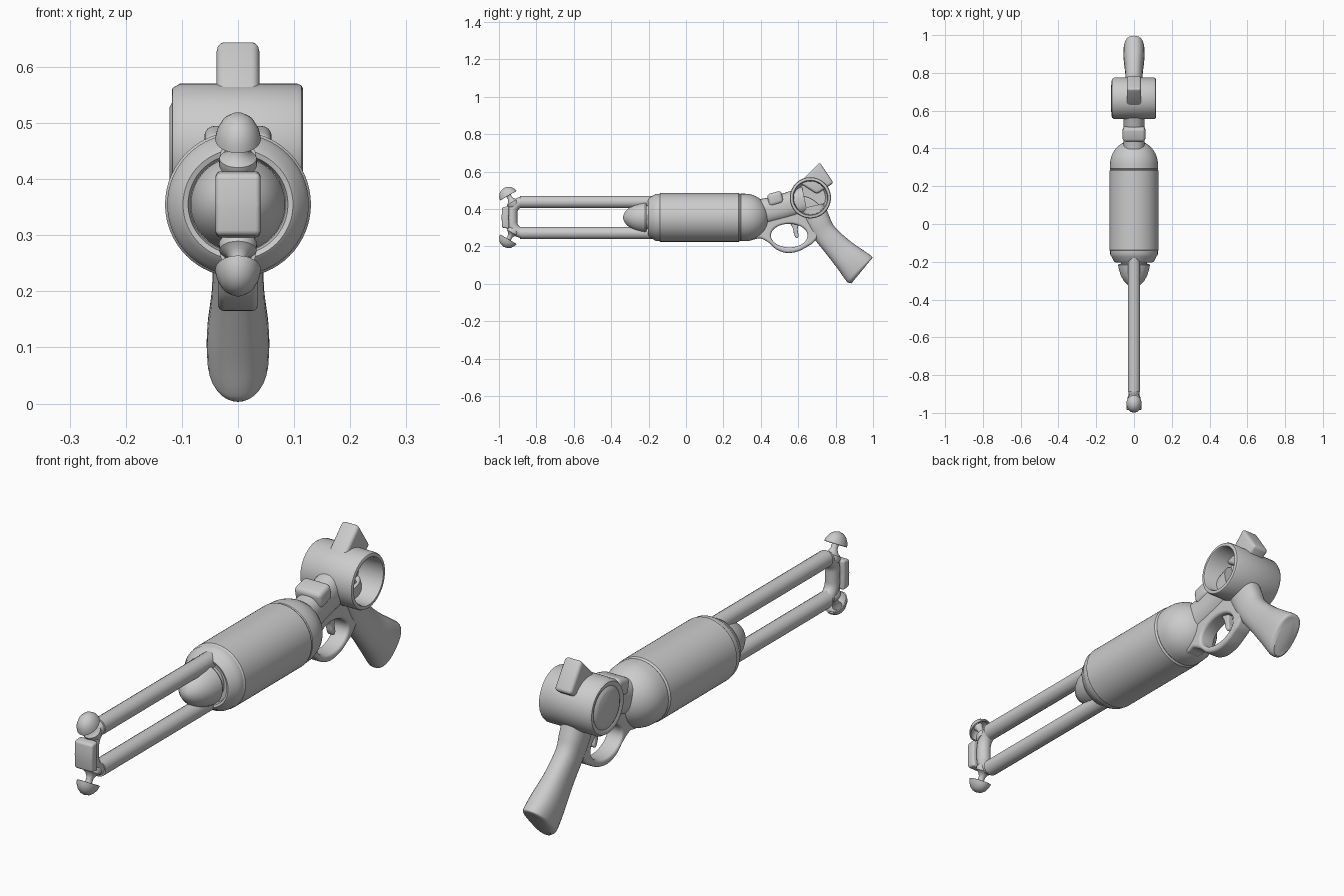
import bpy, bmesh, math
from mathutils import Vector

if "Cube" in bpy.data.objects:
    bpy.data.objects.remove(bpy.data.objects["Cube"])

AXIS_Z = 0.355  # height of the barrel axis, also the mirror plane of the front end


def finish(name, bm):
    bmesh.ops.remove_doubles(bm, verts=bm.verts, dist=1e-5)
    bmesh.ops.recalc_face_normals(bm, faces=bm.faces)
    me = bpy.data.meshes.new(name)
    bm.to_mesh(me)
    bm.free()
    ob = bpy.data.objects.new(name, me)
    bpy.context.collection.objects.link(ob)
    return ob


def skin(name, rings, caps=False):
    """Join rings of points with quads."""
    bm = bmesh.new()
    rows = [[bm.verts.new(p) for p in ring] for ring in rings]
    n = len(rows[0])
    for a, b in zip(rows, rows[1:]):
        for i in range(n):
            j = (i + 1) % n
            bm.faces.new((a[i], a[j], b[j], b[i]))
    if caps:
        bm.faces.new(rows[0])
        bm.faces.new(rows[-1])
    return finish(name, bm)


def lathe(name, profile, origin, axis, sx=1.0, n=64):
    """Revolve (radius, distance) points round an axis."""
    q = Vector(axis).to_track_quat('Z', 'Y')
    rings = []
    for r, t in profile:
        ring = []
        for i in range(n):
            a = 2 * math.pi * i / n
            p = q @ Vector((r * math.cos(a), r * math.sin(a), t))
            p.x *= sx
            ring.append(p + Vector(origin))
        rings.append(ring)
    return skin(name, rings)


def catmull(keys, steps=6):
    k = [keys[0]] + keys + [keys[-1]]
    out = []
    for i in range(1, len(k) - 2):
        for s in range(steps):
            t = s / steps
            out.append([0.5 * (2 * b + (c - a) * t + (2 * a - 5 * b + 4 * c - d) * t * t
                               + (3 * b - a - 3 * c + d) * t ** 3)
                        for a, b, c, d in zip(*k[i - 1:i + 3])])
    return out + [list(keys[-1])]


def loft(name, keys, n=32):
    """Rounded sections: front y,z / back y,z / half width."""
    rings = []
    for fy, fz, by, bz, w in catmull(keys):
        ring = []
        for i in range(n):
            a = 2 * math.pi * i / n
            c, s = (math.copysign(abs(v) ** 0.85, v) for v in (math.cos(a), math.sin(a)))
            ring.append((w * s, (fy + by) / 2 + (by - fy) / 2 * c, (fz + bz) / 2 + (bz - fz) / 2 * c))
        rings.append(ring)
    return skin(name, rings, True)


def plate(name, loops, half, bevel, smooth=True):
    """Side outlines in y,z (later loops are holes), extruded along x with round edges."""
    cu = bpy.data.curves.new(name, 'CURVE')
    cu.dimensions, cu.fill_mode = '2D', 'BOTH'
    cu.extrude, cu.bevel_depth, cu.bevel_resolution, cu.offset = half - bevel, bevel, 4, -bevel
    for pts in loops:
        sp = cu.splines.new('POLY')
        pts = catmull([pts[-1]] + pts + pts[:2])[6:-7] if smooth else pts
        sp.points.add(len(pts) - 1)
        for p, (y, z) in zip(sp.points, pts):
            p.co = (y, z, 0, 1)
        sp.use_cyclic_u = True
    ob = bpy.data.objects.new(name, cu)
    bpy.context.collection.objects.link(ob)
    ob.rotation_euler = (math.pi / 2, 0, math.pi / 2)
    return ob


def block(name, corners, half, bevel):
    """Bevelled prism from a y,z outline."""
    bm = bmesh.new()
    f = bm.faces.new([bm.verts.new((-half, y, z)) for y, z in corners])
    g = bmesh.ops.extrude_face_region(bm, geom=[f])['geom']
    bmesh.ops.translate(bm, vec=(2 * half, 0, 0), verts=[v for v in g if isinstance(v, bmesh.types.BMVert)])
    bmesh.ops.bevel(bm, geom=bm.edges[:], offset=bevel, segments=4, profile=0.5, affect='EDGES')
    return finish(name, bm)


def tube(name, pts, r):
    cu = bpy.data.curves.new(name, 'CURVE')
    cu.dimensions, cu.bevel_depth, cu.bevel_resolution, cu.use_fill_caps = '3D', r, 6, True
    sp = cu.splines.new('POLY')
    sp.points.add(len(pts) - 1)
    for p, (y, z) in zip(sp.points, pts):
        p.co = (0, y, z, 1)
    ob = bpy.data.objects.new(name, cu)
    bpy.context.collection.objects.link(ob)


# Main barrel: front collar, drum body, rear dome
B, Y = (0, 0, AXIS_Z), (0, 1, 0)
lathe("front_collar", [(0, -.185), (.085, -.185), (.089, -.2), (.098, -.203), (.108, -.195), (.119, -.172),
                       (.126, -.162), (.126, -.14), (0, -.14)], B, Y)
lathe("barrel_body", [(0, -.146), (.124, -.146), (.13, -.138), (.13, .282), (.124, .29), (0, .29)], B, Y)
lathe("rear_dome", [(0, .285), (.121, .285), (.127, .293), (.127, .315)]
      + [(.127 * math.cos(a), .315 + .13 * math.sin(a)) for a in [i * math.pi / 20 for i in range(1, 10)]]
      + [(0, .445)], B, Y)
lathe("nose", [(0, -.337), (.015, -.334), (.035, -.322), (.055, -.3), (.07, -.273), (.08, -.24), (.084, -.218),
               (.081, -.212), (.068, -.21), (.068, -.18), (0, -.18)], B, Y)

# Twin rods and U-shaped front bend
for name, s in (("upper_rod", 1), ("lower_rod", -1)):
    z = AXIS_Z + s * .083
    tube(name, [(-.888, z), (-.14, z)], .033)
arc = [(-.87 - .06 * math.sin(a), AXIS_Z + .023 + .06 * math.cos(a)) for a in [i * math.pi / 20 for i in range(11)]]
top = [(-.86, AXIS_Z + .083)] + arc
tube("front_bend", top + [(y, 2 * AXIS_Z - z) for y, z in reversed(top)], .028)
block("front_pad", [(-.983, .3), (-.986, .355), (-.983, .41), (-.945, .415), (-.948, .355), (-.945, .295)], .04, .009)

# Mushroom prongs on both corners
for name, s in (("upper", 1), ("lower", -1)):
    ax = (0, -.5, .866 * s)
    lathe(name + "_prong_stem", [(0, -.01), (.03, -.008), (.034, .0), (.033, .014), (.021, .022), (.013, .036),
                                 (.013, .06), (.022, .085), (0, .085)], (0, -.922, AXIS_Z + s * .07), ax, n=32)
    lathe(name + "_prong_cap", [(0, .026), (.02, .022), (.036, .011), (.047, -.006), (.051, -.021), (.046, -.022),
                                (.036, -.008), (.02, .002), (0, .004)], (0, -.961, AXIS_Z + s * .135), ax, .8, 32)

# Frame with trigger guard hole
hole = [(.552 + .098 * math.cos(a), .258 + .063 * math.sin(a)) for a in [i * math.pi / 8 for i in range(16)]]
plate("frame_and_guard", [[(.36, .40), (.45, .42), (.56, .46), (.66, .46), (.74, .38), (.72, .28), (.685, .225),
                           (.65, .2), (.6, .174), (.54, .165), (.485, .183), (.445, .218), (.4, .243), (.35, .25)],
                          hole], .036, .012)
plate("trigger", [[(.555, .335), (.6, .335), (.597, .29), (.602, .255), (.59, .245), (.578, .265), (.572, .295)]],
      .014, .006)

# Neck, strap and grip
loft("neck", [(.37, .3, .37, .45, .06), (.46, .325, .445, .462, .056), (.54, .345, .53, .487, .055),
              (.65, .38, .62, .52, .06)])
block("neck_strap", [(.432, .478), (.508, .499), (.523, .435), (.446, .412)], .06, .018)
loft("grip", [(.6, .4, .74, .43, .05), (.65, .3, .767, .36, .05), (.69, .235, .795, .305, .045),
              (.75, .16, .87, .235, .047), (.815, .075, .94, .185, .055), (.852, .022, .99, .15, .055),
              (.868, .006, .996, .138, .05), (.885, .003, .985, .125, .036)])

# Cross drum, open on one side and capped on the other, with the hammer on top
lathe("cross_drum", [(0, -.122), (.068, -.122), (.076, -.118), (.084, -.113), (.094, -.118), (.102, -.117),
                     (.11, -.104), (.11, .106), (.107, .113), (.101, .116), (.094, .115), (.09, .108),
                     (.088, .03), (.08, .015), (0, .01)], (0, .665, .46), (1, 0, 0))
block("hammer", [(.607, .54), (.715, .65), (.789, .54), (.70, .48)], .038, .014)

# Convert curves to meshes and shade
bpy.ops.object.select_all(action='SELECT')
bpy.context.view_layer.objects.active = bpy.data.objects["frame_and_guard"]
bpy.ops.object.convert(target='MESH')
bpy.ops.object.shade_smooth_by_angle(angle=math.radians(35))
